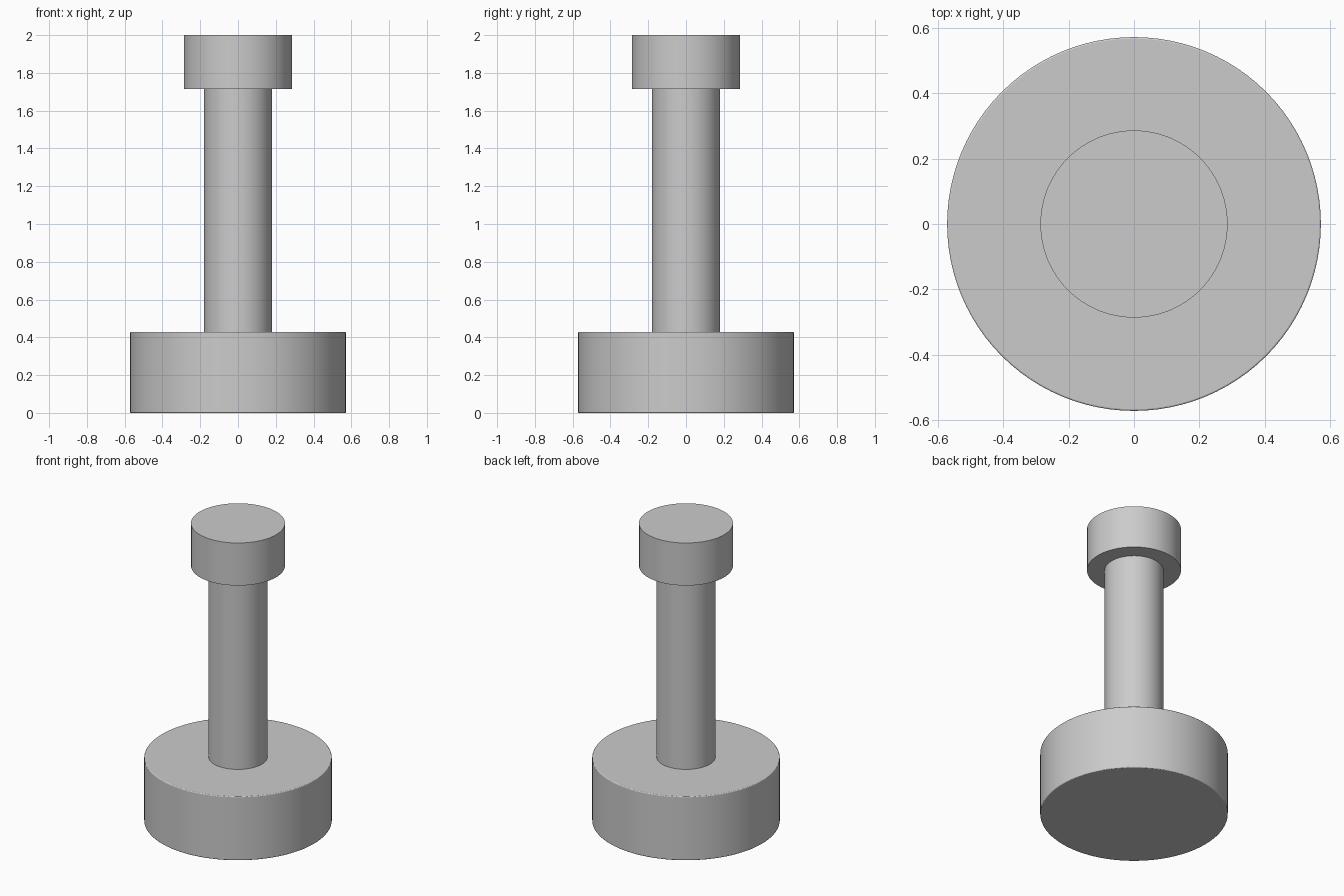
import bpy
import math

cube = bpy.data.objects.get("Cube")
if cube:
    bpy.data.objects.remove(cube, do_unlink=True)

# Single plain grey
GREY = (0.6, 0.6, 0.6, 1.0)
grey = bpy.data.materials.new("plain grey")
grey.use_nodes = True
grey.diffuse_color = GREY
grey.node_tree.nodes["Principled BSDF"].inputs["Base Color"].default_value = GREY


def cylinder(name, radius, bottom, top, bevel=0.0):
    """Upright round part between two heights, with an optional softened rim."""
    bpy.ops.mesh.primitive_cylinder_add(
        vertices=96, radius=radius, depth=top - bottom,
        location=(0, 0, (bottom + top) / 2))
    part = bpy.context.object
    part.name = name
    part.data.materials.append(grey)
    if bevel:
        rim = part.modifiers.new("rim", 'BEVEL')
        rim.width = bevel
        rim.segments = 3
        rim.limit_method = 'ANGLE'
        rim.angle_limit = math.radians(40)
    bpy.ops.object.shade_smooth_by_angle(angle=math.radians(30))
    return part


# Wide foot, slim shaft and flat head
cylinder("base", 0.571, 0.0, 0.429, bevel=0.005)
cylinder("shaft", 0.179, 0.429, 1.714)
cylinder("head", 0.286, 1.714, 2.0)
